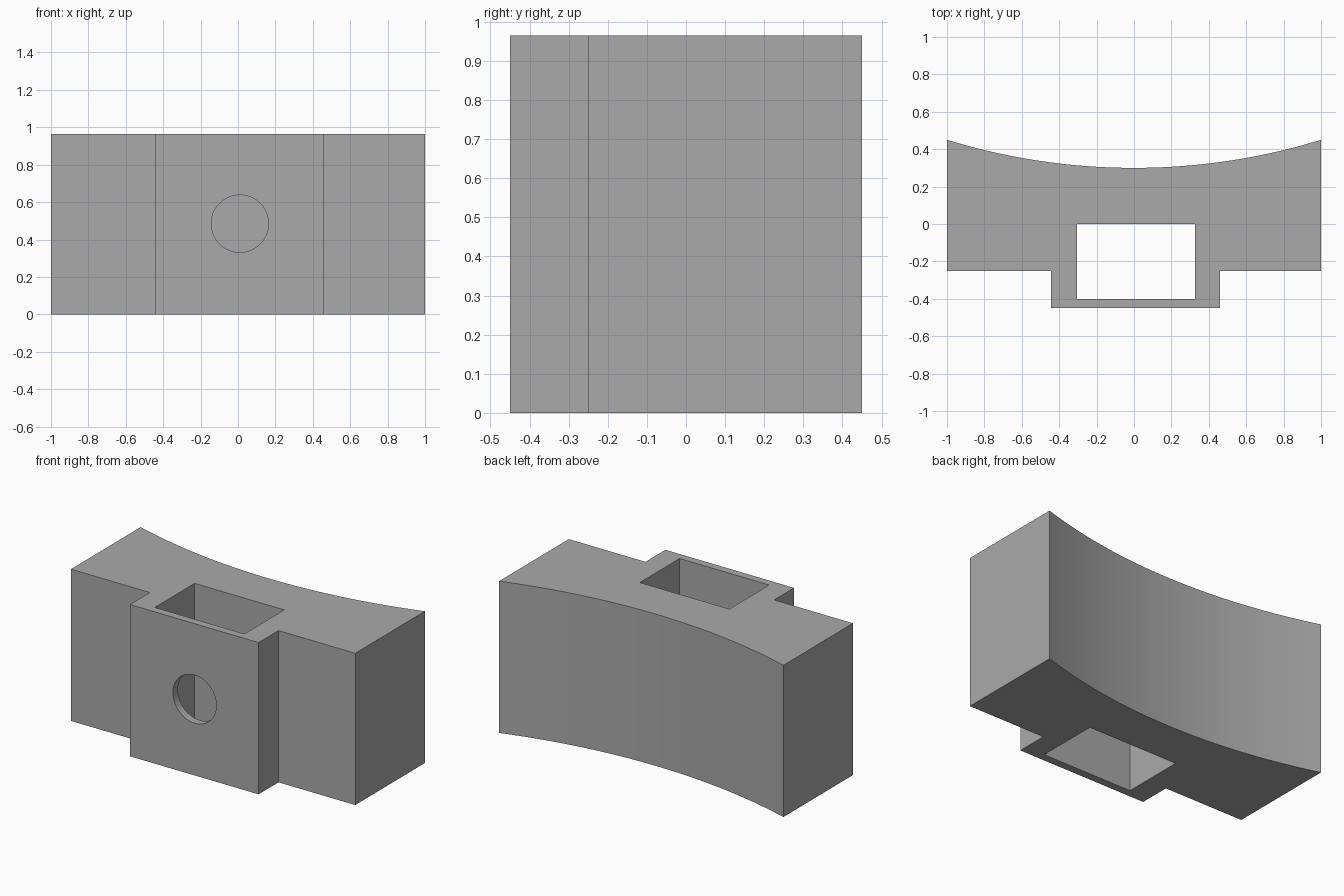
import bpy, bmesh, math
from mathutils import Matrix

HEIGHT = 0.965
ARC_STEPS = 48

cube = bpy.data.objects.get("Cube")
if cube:
    bpy.data.objects.remove(cube, do_unlink=True)

grey = bpy.data.materials.new("plain grey")
grey.use_nodes = True
colour = (0.4, 0.4, 0.4, 1)
grey.diffuse_color = colour
grey.node_tree.nodes["Principled BSDF"].inputs["Base Color"].default_value = colour


def add_object(name, bm):
    bmesh.ops.recalc_face_normals(bm, faces=bm.faces)
    mesh = bpy.data.meshes.new(name)
    bm.to_mesh(mesh)
    bm.free()
    mesh.materials.append(grey)
    obj = bpy.data.objects.new(name, mesh)
    bpy.context.collection.objects.link(obj)
    return obj


def prism(name, outline, bottom, top):
    bm = bmesh.new()
    face = bm.faces.new([bm.verts.new((x, y, bottom)) for x, y in outline])
    new = bmesh.ops.extrude_face_region(bm, geom=[face])["geom"]
    verts = [v for v in new if isinstance(v, bmesh.types.BMVert)]
    bmesh.ops.translate(bm, verts=verts, vec=(0, 0, top - bottom))
    return add_object(name, bm)


def cut(target, cutter):
    cutter.hide_render = True
    mod = target.modifiers.new("cut", "BOOLEAN")
    mod.operation = "DIFFERENCE"
    mod.solver = "EXACT"
    mod.object = cutter
    bpy.context.view_layer.objects.active = target
    bpy.ops.object.modifier_apply(modifier=mod.name)
    bpy.data.objects.remove(cutter, do_unlink=True)


# Body: stepped front with a raised boss, concave arc at the back
front = [(-1, -0.25), (-0.445, -0.25), (-0.445, -0.45),
         (0.46, -0.45), (0.46, -0.25), (1, -0.25)]
sag = 0.15
radius = (1 + sag ** 2) / (2 * sag)
half = math.asin(1 / radius)
back = []
for i in range(ARC_STEPS + 1):
    a = half * (1 - 2 * i / ARC_STEPS)
    back.append((radius * math.sin(a), 0.3 + radius * (1 - math.cos(a))))
body = prism("curved_block", front + back, 0, HEIGHT)

# Rectangular pocket through the full height
pocket = prism("pocket_cutter",
               [(-0.305, -0.4), (0.325, -0.4), (0.325, 0), (-0.305, 0)],
               -0.1, HEIGHT + 0.1)
cut(body, pocket)

# Round hole through the thin front wall
bm = bmesh.new()
bmesh.ops.create_cone(bm, cap_ends=True, segments=64, radius1=0.153, radius2=0.153,
                      depth=0.4, matrix=Matrix.Translation((0.01, -0.4, 0.485))
                      @ Matrix.Rotation(math.pi / 2, 4, "X"))
cut(body, add_object("hole_cutter", bm))

# Smooth curved surfaces, sharp corners
bpy.ops.object.select_all(action="DESELECT")
body.select_set(True)
bpy.context.view_layer.objects.active = body
bpy.ops.object.shade_smooth_by_angle(angle=math.radians(30))
